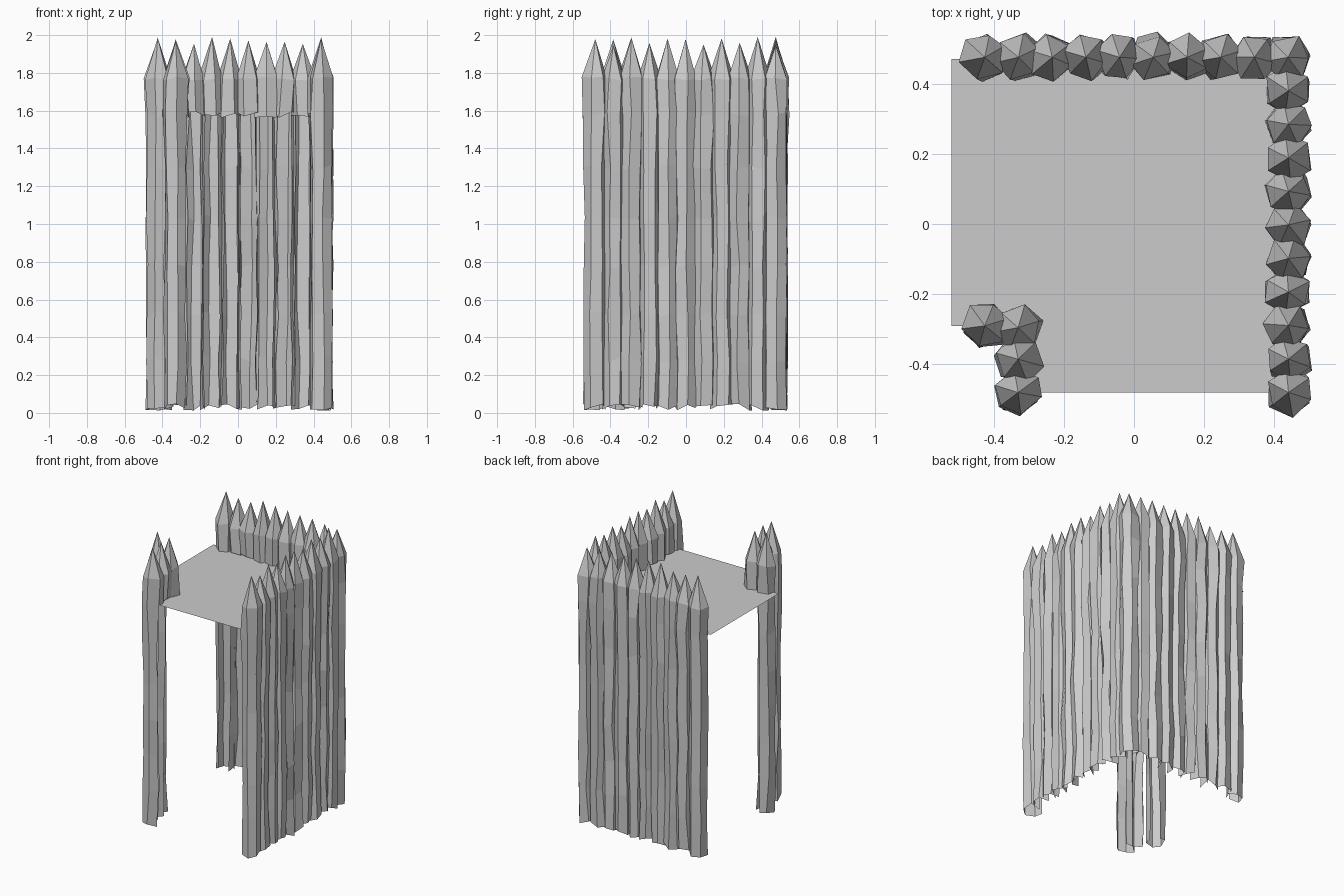
import bpy, bmesh, math, random
from mathutils import Vector

random.seed(7)
cube = bpy.data.objects.get("Cube")
if cube:
    bpy.data.objects.remove(cube)

grey = bpy.data.materials.new("weathered grey")
grey.use_nodes = True
grey.diffuse_color = (0.6, 0.6, 0.6, 1)
grey.node_tree.nodes["Principled BSDF"].inputs["Base Color"].default_value = (0.6, 0.6, 0.6, 1)

SIDES = 6
DECK = 1.58      # height of the platform
SHOULDER = 1.77  # where the sharpened tips begin
LEVELS = [0.03, 0.28, 0.52, 0.78, 1.03, 1.3, DECK, SHOULDER]
LEFT, RIGHT, FRONT, BACK = (1, 0), (-1, 0), (0, -1), (0, 1)


def finish(bm, name):
    mesh = bpy.data.meshes.new(name)
    bm.to_mesh(mesh)
    bm.free()
    mesh.materials.append(grey)
    obj = bpy.data.objects.new(name, mesh)
    bpy.context.collection.objects.link(obj)
    return obj


def add_stake(bm, x, y, outward):
    """Rough sharpened log; below the deck only its outward faces exist."""
    turn = random.uniform(0, math.tau / SIDES)
    rings = []
    for z in LEVELS:
        radius = 0.068 if z >= DECK else 0.062
        cx, cy = x + random.uniform(-.006, .006), y + random.uniform(-.003, .003)
        ring = []
        for i in range(SIDES):
            a = turn + math.tau * i / SIDES + random.uniform(-.12, .12)
            r = radius * random.uniform(.9, 1.06)
            dz = random.uniform(-.018, .018) if z < SHOULDER else random.uniform(-.01, .01)
            ring.append(bm.verts.new((cx + r * math.cos(a), cy + r * math.sin(a), z + dz)))
        rings.append(ring)
    tip = bm.verts.new((x, y, random.uniform(1.94, 1.995)))

    for level, (low, high) in enumerate(zip(rings, rings[1:])):
        for i in range(SIDES):
            j = (i + 1) % SIDES
            a = turn + math.tau * (i + 0.5) / SIDES
            facing = Vector((math.cos(a), math.sin(a)))
            outer = any(facing.dot(Vector(d)) > 0.05 for d in outward)
            if LEVELS[level] >= DECK or outer:
                bm.faces.new((low[i], low[j], high[j], high[i]))
    top = rings[-1]
    for i in range(SIDES):
        bm.faces.new((top[i], top[(i + 1) % SIDES], tip))


def build_stakes(name, stakes):
    bm = bmesh.new()
    for x, y, outward in stakes:
        add_stake(bm, x, y, outward)
    bmesh.ops.delete(bm, geom=[v for v in bm.verts if not v.link_faces], context='VERTS')
    return finish(bm, name)


# Back palisade, with both end stakes also closed sideways
COUNT = 10
back = []
for i in range(COUNT):
    ends = {0: [RIGHT], COUNT - 1: [LEFT]}
    back.append((-0.425 + 0.096 * i, 0.475, [BACK] + ends.get(i, [])))
build_stakes("back_palisade", back)

# Left palisade, running from the front corner to the back one
left = []
for i in range(COUNT):
    left.append((0.44, -0.48 + 0.0955 * i, [LEFT, FRONT] if i == 0 else [LEFT]))
build_stakes("left_palisade", left)

# Short cluster at the front right corner
build_stakes("corner_palisade", [
    (-0.33, -0.48, [RIGHT, FRONT]),
    (-0.33, -0.385, [RIGHT]),
    (-0.33, -0.295, []),
    (-0.425, -0.29, [RIGHT, FRONT]),
])

# Thin platform, notched around the corner cluster
bm = bmesh.new()
outline = [(-0.52, 0.47), (-0.52, -0.29), (-0.33, -0.29), (-0.33, -0.48), (0.44, -0.48), (0.44, 0.47)]
bm.faces.new([bm.verts.new((x, y, DECK)) for x, y in outline])
finish(bm, "platform")
